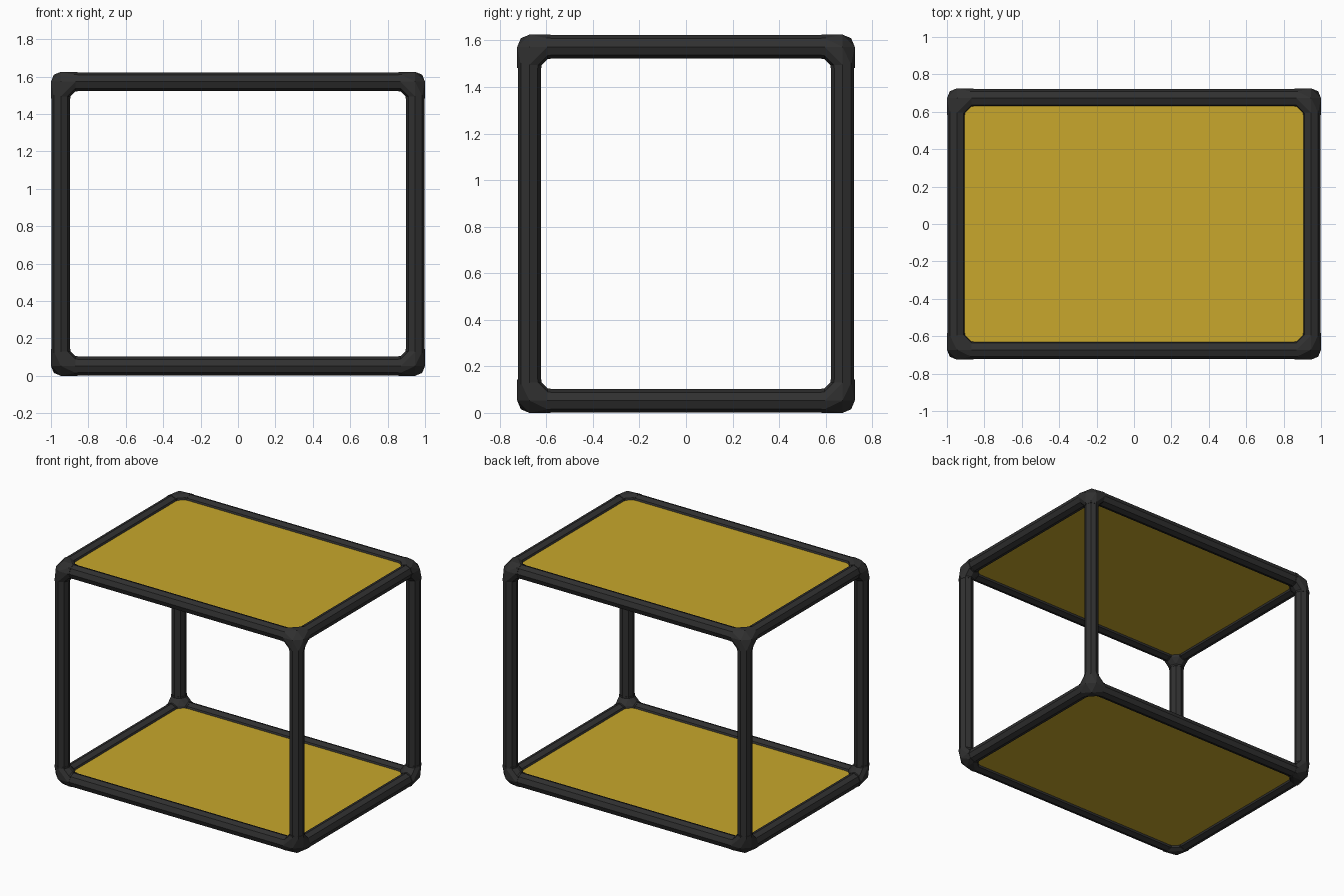
import bpy
import bmesh
from math import cos, sin, tau
from itertools import product
from mathutils import Vector

cube = bpy.data.objects.get("Cube")
if cube:
    bpy.data.objects.remove(cube)

# Overall frame: axis positions of the bars
R = 0.05
RC = 0.0525
SIDES = 8
HALF = Vector((1 - RC, 0.725 - RC, 0.8125 - RC))
MID_Z = 0.8125
COLLAR = 0.09


def make_material(name, color):
    mat = bpy.data.materials.new(name)
    mat.use_nodes = True
    mat.diffuse_color = color
    mat.node_tree.nodes["Principled BSDF"].inputs["Base Color"].default_value = color
    return mat


black = make_material("charcoal", (0.03, 0.03, 0.03, 1))
yellow = make_material("mustard", (0.58, 0.39, 0.025, 1))


def add_object(name, bm, mat):
    bmesh.ops.recalc_face_normals(bm, faces=bm.faces)
    mesh = bpy.data.meshes.new(name)
    bm.to_mesh(mesh)
    bm.free()
    mesh.materials.append(mat)
    obj = bpy.data.objects.new(name, mesh)
    bpy.context.collection.objects.link(obj)
    return obj


def ring(center, axis, radius):
    """Points of a polygon around an axis, with corners on the other axes."""
    points = []
    for i in range(SIDES):
        p = Vector(center)
        p[(axis + 1) % 3] += radius * cos(tau * i / SIDES)
        p[(axis + 2) % 3] += radius * sin(tau * i / SIDES)
        points.append(p)
    return points


def add_tube(bm, start, end, axis, radius):
    a, b = ([bm.verts.new(p) for p in ring(c, axis, radius)] for c in (start, end))
    for i in range(SIDES):
        j = (i + 1) % SIDES
        bm.faces.new((a[i], a[j], b[j], b[i]))
    bm.faces.new(a[::-1])
    bm.faces.new(b)


def side_name(signs, axis):
    words = (("right", "left"), ("front", "back"), ("bottom", "top"))
    return "_".join(words[k][signs[k] > 0] for k in (2, 1, 0) if k != axis)


# Straight bars along each axis
for axis, kind in enumerate(("long_rail", "side_rail", "post")):
    others = [k for k in range(3) if k != axis]
    for pair in product((-1, 1), repeat=2):
        signs = [0, 0, 0]
        signs[others[0]], signs[others[1]] = pair
        start = Vector((0, 0, MID_Z))
        for k in others:
            start[k] += signs[k] * HALF[k]
        end = start.copy()
        reach = HALF[axis] - COLLAR + 0.005
        start[axis] -= reach
        end[axis] += reach
        bm = bmesh.new()
        add_tube(bm, start, end, axis, R)
        add_object(side_name(signs, axis) + "_" + kind, bm, black)

# Three-way corner joints: a faceted core with a collar towards each bar
for signs in product((-1, 1), repeat=3):
    center = Vector([s * h for s, h in zip(signs, HALF)]) + Vector((0, 0, MID_Z))
    core = bmesh.new()
    for axis in range(3):
        inner = center.copy()
        inner[axis] -= signs[axis] * 0.078
        tip = center.copy()
        tip[axis] += signs[axis] * RC
        for p in ring(inner, axis, RC) + [tip]:
            core.verts.new(p)
    hull = bmesh.ops.convex_hull(core, input=core.verts)
    loose = [v for v in core.verts if not v.link_faces]
    bmesh.ops.delete(core, geom=loose, context="VERTS")
    for axis in range(3):
        start, end = center.copy(), center.copy()
        start[axis] -= signs[axis] * 0.07
        end[axis] -= signs[axis] * COLLAR
        add_tube(core, start, end, axis, RC)
    add_object(side_name(signs, None) + "_corner", core, black)

# Flat panels in the bottom and top frames
for name, z in (("bottom_panel", MID_Z - HALF.z), ("top_panel", MID_Z + HALF.z)):
    bm = bmesh.new()
    bmesh.ops.create_cube(bm, size=1)
    bmesh.ops.scale(bm, vec=(2 * HALF.x, 2 * HALF.y, 0.046), verts=bm.verts)
    bmesh.ops.translate(bm, vec=(0, 0, z), verts=bm.verts)
    add_object(name, bm, yellow)
